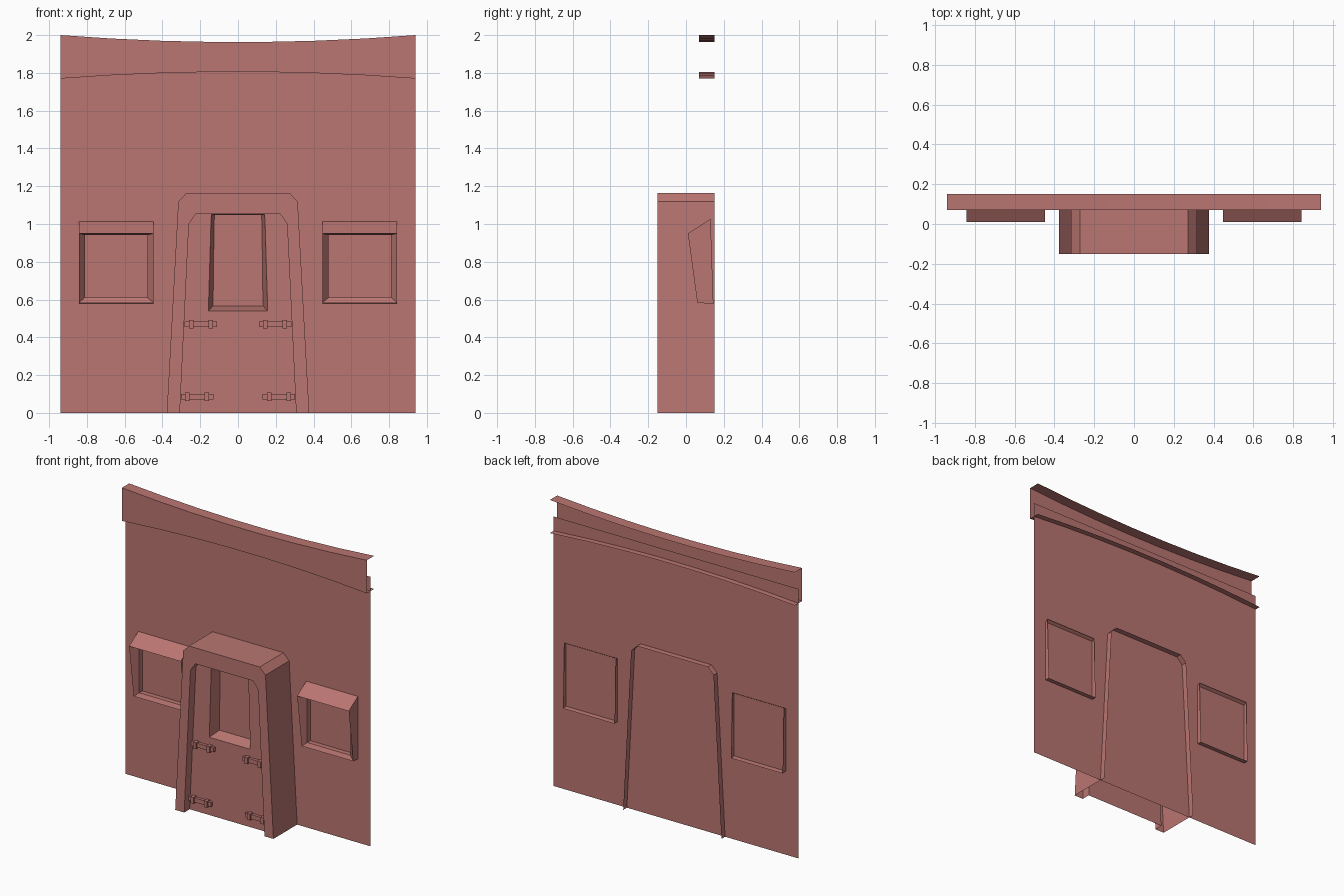
import bpy

cube = bpy.data.objects.get("Cube")
if cube:
    bpy.data.objects.remove(cube, do_unlink=True)

# One clay red for everything
paint = bpy.data.materials.new("clay_red")
paint.use_nodes = True
colour = (0.49, 0.18, 0.166, 1)
paint.diffuse_color = colour
paint.node_tree.nodes["Principled BSDF"].inputs["Base Color"].default_value = colour


def make(name, verts, faces):
    mesh = bpy.data.meshes.new(name)
    mesh.from_pydata(verts, [], faces)
    mesh.materials.append(paint)
    mesh.update()
    obj = bpy.data.objects.new(name, mesh)
    bpy.context.collection.objects.link(obj)
    return obj


def loft(name, rings, closed=True, cap=False):
    """Skin a list of equal rings, optionally closing the last one."""
    n = len(rings[0])
    verts = [p for ring in rings for p in ring]
    faces = []
    for r in range(len(rings) - 1):
        for i in range(n if closed else n - 1):
            j = (i + 1) % n
            faces.append((r * n + i, r * n + j, (r + 1) * n + j, (r + 1) * n + i))
    if cap:
        faces.append(tuple(range(len(verts) - n, len(verts))))
    return make(name, verts, faces)


def arch(half, y):
    """Mirror a right-hand outline into a ring running right to left."""
    return [(x, y, z) for x, z in half] + [(-x, y, z) for x, z in reversed(half)]


def box(name, x, y, z, w, d, h):
    """Box centred in x and z whose back sits at y."""
    def ring(yy):
        return [(x + sx * w / 2, yy, z + sz * h / 2)
                for sx, sz in ((-1, -1), (1, -1), (1, 1), (-1, 1))]
    return loft(name, [ring(y), ring(y - d)], cap=True)


# Flat wall sheet
W, WALL_Y = 0.94, 0.11
make("wall", [(-W, WALL_Y, 0), (W, WALL_Y, 0), (W, WALL_Y, 1.87), (-W, WALL_Y, 1.87)],
     [(0, 1, 2, 3)])

# Curved cornice channel, narrowing towards the middle
stations = []
STEPS = 7
for k in range(STEPS + 1):
    t = 2 * k / STEPS - 1
    top, low = 1.963 + 0.037 * t * t, 1.806 - 0.036 * t * t
    stations.append([(t * W, 0.15, top), (t * W, 0.07, top),
                     (t * W, 0.07, low), (t * W, 0.15, low)])
loft("cornice", stations, closed=False)


# Hooded window surrounds
def window(name, cx):
    def ring(hw, yb, zb, yt, zt):
        return [(cx - hw, yb, zb), (cx + hw, yb, zb), (cx + hw, yt, zt), (cx - hw, yt, zt)]
    loft(name, [ring(0.198, 0.145, 0.577, 0.13, 1.027),
                ring(0.198, 0.06, 0.583, 0.01, 0.95),
                ring(0.166, 0.075, 0.61, 0.075, 0.942),
                ring(0.166, WALL_Y, 0.61, WALL_Y, 0.942)])


for side, s in (("left", 1), ("right", -1)):
    window("window_surround_" + side, s * 0.645)

# Door porch, open at the bottom and back
outer = [(0.377, 0), (0.316, 1.12), (0.272, 1.165)]
inner = [(0.308, 0), (0.26, 1.0), (0.222, 1.055)]
LEAF_Y = -0.09
loft("door_frame", [arch(outer, 0.15), arch(outer, -0.15),
                    arch(inner, -0.15), arch(inner, LEAF_Y)], closed=False)

# Door leaf with a bevelled recess
recess = [(0.157, 0.54), (0.144, 0.98), (0.141, 1.05)]
pane = [(0.132, 0.567), (0.127, 0.98), (0.125, 1.047)]
loft("door_leaf", [arch(inner, LEAF_Y), arch(recess, LEAF_Y), arch(pane, -0.015)], cap=True)

# Strap hinges: a bar with two clamps
for level, z, far in (("upper", 0.47, 0.283), ("lower", 0.085, 0.303)):
    for side, s in (("left", 1), ("right", -1)):
        name = f"hinge_{level}_{side}"
        box(name + "_bar", s * (far - 0.086), LEAF_Y, z, 0.172, 0.02, 0.03)
        for part, off in (("outer", 0.035), ("inner", 0.138)):
            box(f"{name}_{part}_clamp", s * (far - off), LEAF_Y, z, 0.024, 0.032, 0.044)
